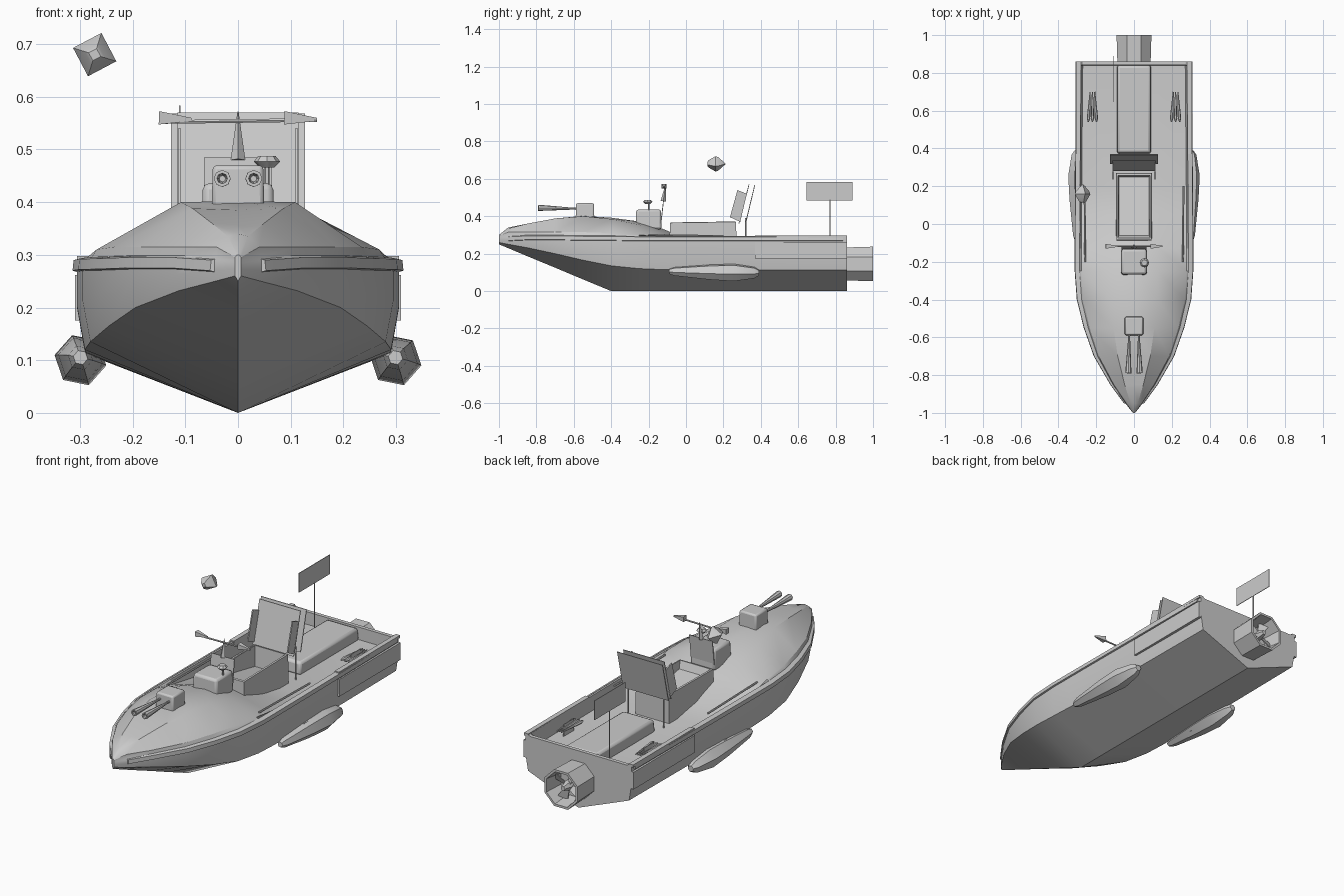
import bpy, bmesh, math
from mathutils import Vector

if "Cube" in bpy.data.objects:
    bpy.data.objects.remove(bpy.data.objects["Cube"])


def finish(name, bm, angle=35):
    bmesh.ops.recalc_face_normals(bm, faces=bm.faces[:])
    me = bpy.data.meshes.new(name)
    bm.to_mesh(me)
    bm.free()
    ob = bpy.data.objects.new(name, me)
    bpy.context.collection.objects.link(ob)
    bpy.ops.object.select_all(action='DESELECT')
    ob.select_set(True)
    bpy.context.view_layer.objects.active = ob
    bpy.ops.object.shade_smooth_by_angle(angle=math.radians(angle))
    return ob


def loft(name, rings, cap=True, angle=35):
    """Skin a list of closed rings of equal length."""
    bm = bmesh.new()
    vs = [[bm.verts.new(p) for p in r] for r in rings]
    n = len(rings[0])
    for a, b in zip(vs, vs[1:]):
        for i in range(n):
            j = (i + 1) % n
            bm.faces.new((a[i], a[j], b[j], b[i]))
    if cap:
        bm.faces.new(vs[0])
        bm.faces.new(vs[-1])
    return finish(name, bm, angle)


def tube(name, a, b, stations, n=6, phase=0.0, cap=True, angle=35):
    """Turned shape along a-b; stations are (fraction, radius)."""
    a, b = Vector(a), Vector(b)
    q = (b - a).to_track_quat('Z', 'Y')
    rings = []
    for t, r in stations:
        c = a.lerp(b, t)
        rings.append([c + q @ Vector((r * math.cos(phase + 2 * math.pi * i / n),
                                      r * math.sin(phase + 2 * math.pi * i / n), 0))
                      for i in range(n)])
    return loft(name, rings, cap, angle)


def rod(name, a, b, r0, r1=None, n=6):
    return tube(name, a, b, [(0, r0), (1, r0 if r1 is None else r1)], n)


def block(name, x, y, z, top=1.0, bevel=0.0):
    """Box from ranges, optionally tapered at the top and bevelled."""
    cx, cy = sum(x) / 2, sum(y) / 2
    rings = []
    for zz, k in ((z[0], 1.0), (z[1], top)):
        rings.append([(cx + (px - cx) * k, cy + (py - cy) * k, zz)
                      for px, py in ((x[0], y[0]), (x[1], y[0]), (x[1], y[1]), (x[0], y[1]))])
    ob = loft(name, rings)
    if bevel:
        m = ob.modifiers.new("bevel", 'BEVEL')
        m.width, m.segments = bevel, 2
    return ob


def plate(name, profile, x0, x1):
    """Extrude a y-z outline between two x values."""
    return loft(name, [[(x, y, z) for y, z in profile] for x in (x0, x1)])


# Hull with foredeck hump and sunken well:
# y, half width, keel z, chine z, rail z, deck-side z, deck-mid z, deck-centre z
stations = [
    (-1.00, .006, .25, .26, .285, .295, .300, .300),
    (-.95, .045, .229, .25, .29, .315, .335, .340),
    (-.85, .118, .187, .232, .295, .315, .36, .357),
    (-.70, .205, .125, .20, .295, .315, .388, .385),
    (-.55, .258, .062, .165, .293, .315, .40, .402),
    (-.40, .295, .0, .135, .292, .31, .385, .392),
    (-.25, .306, .0, .12, .290, .30, .355, .372),
    (-.13, .306, .0, .115, .290, .27, .31, .335),
    (.05, .305, .0, .113, .290, .24, .25, .26),
    (.20, .304, .0, .112, .290, .225, .225, .225),
    (.84, .298, .0, .112, .290, .225, .225, .225),
    (.841, .298, .0, .112, .290, .288, .288, .288),
    (.86, .298, .0, .112, .290, .288, .288, .288)]
rings = []
for y, w, kz, cz, rz, sz, mz, dz in stations:
    half = [(w * .95, cz), (w, (cz + rz) / 2), (w, rz),
            (w * .94, rz + .004), (w * .91, sz), (w * .42, mz)]
    rings.append([(0, y, kz)] + [(x, y, z) for x, z in half] + [(0, y, dz)]
                 + [(-x, y, z) for x, z in reversed(half)])
loft("hull", rings, angle=30)

# Rub rails, stern armour, side floats, well fittings
for s in (-1, 1):
    rr = []
    for y, w, kz, cz, rz, *_ in stations[1:-2]:
        rr.append([(s * (w - .006), y, rz - .024), (s * (w + .008), y, rz - .02),
                   (s * (w + .006), y, rz), (s * (w - .006), y, rz + .003)])
    loft("rub_rail", rr)
    plate("stern_armour", [(.37, .175), (.86, .175), (.86, .262), (.37, .262)], s * .295, s * .309)
    plate("stern_coaming", [(.37, .285), (.86, .285), (.86, .298), (.37, .298)], s * .282, s * .306)
    fl = tube("side_float", (s * .299, -.09, .105), (s * .299, .39, .098),
              [(0, .014), (.06, .024), (.45, .043), (.72, .05), (.95, .032), (1, .016)], 6, .2)
    # float strut
    block("float_strut", sorted((s * .27, s * .30)), (.1, .28), (.08, .14))
    rod("grab_rail", (s * .258, -.2, .30), (s * .262, .2, .295), .005)
    plate("rocket_rack", [(.58, .225), (.66, .225), (.66, .285), (.58, .285)], s * .222, s * .226)
    for k in (-1, 0, 1):
        tube("rocket", (s * .22 + k * .022, .54, .265), (s * .22 + k * .012, .70, .265),
             [(0, .003), (.12, .009), (.3, .008), (1, .003)])

# Engine cover in the stern well
block("engine_cover", (-.09, .09), (.37, .845), (.22, .285), .97, .012)

# Jet nozzle with hub and blades
tube("jet_nozzle", (0, .85, .145), (0, 1, .145),
     [(0, .095), (.6, .098), (1, .1), (1, .088), (.35, .075)], 8, math.pi / 8)
tube("jet_hub", (0, .89, .145), (0, .985, .145), [(0, .026), (.6, .024), (1, .012)], 6)
for i in range(4):
    a = i * math.pi / 2 + .4
    d = Vector((math.cos(a), 0, math.sin(a)))
    t = Vector((-d.z, .5, d.x)) * .022
    c = Vector((0, .94, .145))
    o = Vector((0, .005, 0))
    loft("jet_blade", [[c + d * .015 - t * .5, c + d * .075 - t, c + d * .075 + t, c + d * .015 + t * .5],
                       [c + o + d * .015 - t * .5, c + o + d * .075 - t,
                        c + o + d * .075 + t, c + o + d * .015 + t * .5]])


# Open cockpit tub: outer wall, rim and recessed floor
def rect(hx, y0, y1, z0, z1):
    return [(-hx, y0, z0), (hx, y0, z0), (hx, y1, z1), (-hx, y1, z1)]


loft("cockpit_tub", [rect(.095, -.09, .27, .22, .22), rect(.093, -.085, .268, .365, .37),
                     rect(.085, -.075, .258, .367, .372), rect(.08, -.06, .25, .33, .27)])

# Two raked shield panels and their side plates
plate("front_shield", [(.28, .36), (.335, .57), (.339, .57), (.285, .36)], -.115, .115)
plate("rear_shield", [(.318, .37), (.366, .568), (.37, .568), (.323, .37)], -.127, .127)
for s in (-1, 1):
    plate("shield_side", [(.235, .395), (.29, .37), (.325, .52), (.275, .54)], s * .108, s * .114)
    rod("shield_post", (s * .1, .32, .22), (s * .1, .32, .39), .004)

# Forward twin-gun turret
block("fore_turret", (-.05, .05), (-.59, -.49), (.38, .47), .96, .008)
for s in (-1, 1):
    tube("fore_gun", (s * .025, -.58, .44), (s * .03, -.79, .445),
         [(0, .006), (.1, .005), (.95, .016), (1, .016), (1, .010), (.9, .006)], 8)

# Middle turret with back plate, sensor lamp and spike
block("mid_turret", (-.07, .07), (-.27, -.13), (.33, .436), .95, .012)
plate("back_plate", [(-.137, .36), (-.122, .485), (-.118, .485), (-.132, .36)], -.065, .065)
tube("sensor_spike", (0, -.122, .48), (0, -.108, .572), [(0, .014), (1, .001)], 4)
rod("sensor_stem", (.055, -.2, .43), (.055, -.2, .475), .005)
tube("sensor_lamp", (.055, -.205, .466), (.055, -.205, .488), [(0, .014), (.5, .025), (1, .016)], 8)

# Scanner bar with two horns
rod("scanner_bar", (-.15, -.118, .552), (.15, -.118, .556), .004)
for x in (-.15, .088):
    tube("scanner_horn", (x, -.118, .56), (x + .062, -.118, .557), [(0, .018), (1, .004)], 4, math.pi / 4)

# Flag on its pole
rod("flag_pole", (-.11, .77, .22), (-.11, .77, .49), .003)
plate("flag", [(.645, .485), (.89, .485), (.89, .583), (.645, .583)], -.112, -.109)

# Hovering drone
tube("drone", (-.272, .115, .68), (-.272, .21, .68),
     [(0, .012), (.05, .02), (.45, .043), (.6, .038), (1, .003)], 4, .3)
